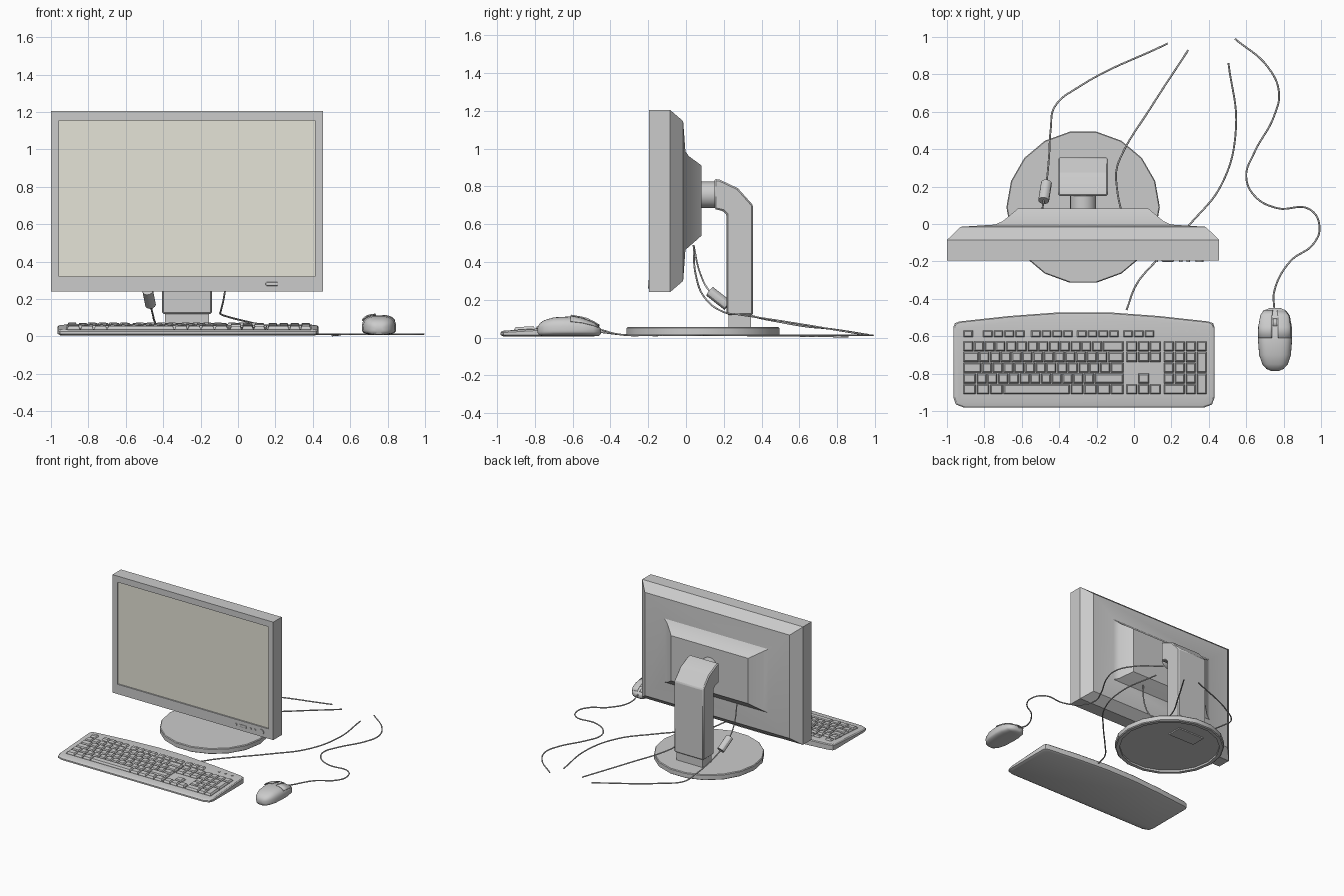
import bpy, bmesh
from math import sin, cos, radians, pi, copysign
from mathutils import Vector, Matrix

if "Cube" in bpy.data.objects:
    bpy.data.objects.remove(bpy.data.objects["Cube"])

CX = -0.272          # monitor centre line
KX = -0.2675         # keyboard centre line
MX = 0.754           # mouse centre line


def finish(name, bm, angle=30):
    bmesh.ops.recalc_face_normals(bm, faces=bm.faces)
    me = bpy.data.meshes.new(name)
    bm.to_mesh(me)
    bm.free()
    ob = bpy.data.objects.new(name, me)
    bpy.context.collection.objects.link(ob)
    if angle:
        bpy.ops.object.select_all(action='DESELECT')
        ob.select_set(True)
        bpy.context.view_layer.objects.active = ob
        bpy.ops.object.shade_smooth_by_angle(angle=radians(angle))
    return ob


def loft(name, rings, caps=(True, True), closed=True, angle=30):
    bm = bmesh.new()
    vs = [[bm.verts.new(p) for p in r] for r in rings]
    n = len(vs[0])
    for a, b in zip(vs, vs[1:]):
        for i in range(n if closed else n - 1):
            j = (i + 1) % n
            bm.faces.new((a[i], a[j], b[j], b[i]))
    if caps[0]:
        bm.faces.new(vs[0])
    if caps[1]:
        bm.faces.new(vs[-1])
    return finish(name, bm, angle)


def add_box(bm, lo, hi):
    lo, hi = Vector(lo), Vector(hi)
    m = Matrix.Translation((lo + hi) / 2) @ Matrix.Diagonal((*(hi - lo), 1))
    bmesh.ops.create_cube(bm, size=1, matrix=m)


def box(name, lo, hi):
    bm = bmesh.new()
    add_box(bm, lo, hi)
    return finish(name, bm, 0)


def rod(name, p, q, r, seg=16, r2=None):
    p, q = Vector(p), Vector(q)
    d = q - p
    bm = bmesh.new()
    m = Matrix.Translation((p + q) / 2) @ d.to_track_quat('Z', 'Y').to_matrix().to_4x4()
    bmesh.ops.create_cone(bm, cap_ends=True, segments=seg, radius1=r,
                          radius2=r if r2 is None else r2, depth=d.length, matrix=m)
    return finish(name, bm)


def bevel(ob, w, seg=1):
    m = ob.modifiers.new("bevel", 'BEVEL')
    m.width, m.segments, m.limit_method = w, seg, 'ANGLE'


def cable(name, pts, r=0.005):
    cu = bpy.data.curves.new(name, 'CURVE')
    cu.dimensions, cu.bevel_depth, cu.bevel_resolution = '3D', r, 1
    cu.resolution_u, cu.use_fill_caps = 8, True
    sp = cu.splines.new('BEZIER')
    sp.bezier_points.add(len(pts) - 1)
    for b, p in zip(sp.bezier_points, pts):
        b.co = p
        b.handle_left_type = b.handle_right_type = 'AUTO'
    ob = bpy.data.objects.new(name, cu)
    bpy.context.collection.objects.link(ob)
    bpy.ops.object.select_all(action='DESELECT')
    ob.select_set(True)
    bpy.context.view_layer.objects.active = ob
    bpy.ops.object.convert(target='MESH')


# monitor housing: rectangles lofted from the screen recess to the back panel
def rect(y, hx, z0, z1):
    return [(CX - hx, y, z0), (CX + hx, y, z0), (CX + hx, y, z1), (CX - hx, y, z1)]


loft("monitor_housing", [rect(*r) for r in (
    (-.180, .684, .32, 1.155), (-.195, .684, .32, 1.155), (-.195, .7275, .24, 1.205),
    (-.085, .7275, .24, 1.205), (-.015, .655, .30, 1.145), (-.003, .47, .465, .985),
    (.015, .43, .48, .96), (.083, .348, .54, .91))])

# screen panel
screen = box("screen", (CX - .684, -.184, .32), (CX + .684, -.178, 1.155))
mat = bpy.data.materials.new("screen_glass")
mat.diffuse_color = (.78, .77, .68, 1)
mat.use_nodes = True
mat.node_tree.nodes["Principled BSDF"].inputs["Base Color"].default_value = mat.diffuse_color
screen.data.materials.append(mat)

# front controls
for x, r in ((.12, .009), (.25, .009), (.29, .009), (.35, .021)):
    rod("monitor_button", (x, -.190, .28), (x, -.202, .28), r)
bevel(box("menu_rocker", (.148, -.202, .27), (.215, -.19, .29)), .008, 2)

# stand: tilt neck, bent column, column foot, round base
rod("neck", (CX, .06, .755), (CX, .17, .755), .07, 20).scale = (1, 1, 1)
prof = [(.15, .84), (.18, .835), (.275, .79), (.355, .70), (.355, .12),
        (.215, .12), (.215, .65), (.195, .67), (.15, .68)]
column = loft("stand_column", [[(CX + s * .133, y, z) for y, z in prof] for s in (-1, 1)], angle=20)
bevel(column, .008)
box("column_foot", (CX - .118, .225, .016), (CX + .118, .345, .125))


def disc(r, z, n=18):
    return [(CX + r * cos(2 * pi * i / n), .09 + r * sin(2 * pi * i / n), z) for i in range(n)]


loft("stand_base", [disc(*r) for r in ((.375, .025), (.375, .01), (.402, .01),
                                       (.41, .016), (.41, .05), (.405, .056))])

# keyboard body with arched back edge and sloping top
def ktop(y):
    return .036 + .03 * (y + .98) / .5


half = [(.13, -.472), (.40, -.492), (.665, -.521), (.69, -.53), (.6975, -.55),
        (.6975, -.93), (.685, -.965), (.64, -.982)]
outline = half + [(-x, y) for x, y in reversed(half)]


def kring(inset, zf):
    pts = [(x * (1 - inset / .7), -.727 + (y + .727) * (1 - inset / .25)) for x, y in outline]
    return [(KX + x, y, zf(y)) for x, y in pts]


body = loft("keyboard_body", [kring(.015, lambda y: .006), kring(0, lambda y: .014),
                              kring(0, lambda y: ktop(y) - .01),
                              kring(.006, lambda y: ktop(y) - .003), kring(.018, ktop)])

# key layout: (x0, x1, y_top, y_bottom)
keys = []
P, X0, Y0 = .0574, -.915, -.625


def key(x, w, row, rows=1):
    keys.append((x + .003, x + w - .003, Y0 - P * row - .003, Y0 - P * (row + rows) + .003))


rows = ([1] * 13 + [2], [1.5] + [1] * 12 + [1.5], [1.75] + [1] * 12 + [1.25],
        [1.25] + [1] * 11 + [2.75], [1.25] * 3 + [6.25] + [1.25] * 4)
for r, widths in enumerate(rows):
    x = X0
    for w in widths:
        key(x, w * P, r)
        x += w * P
for r, cols in ((0, (0, 1, 2)), (1, (0, 1, 2)), (3, (1,)), (4, (0, 1, 2))):
    for c in cols:
        key(-.043 + c * .063, .063, r)
NX, NP = .157, .0585
for r in range(4):
    for c in range(4 if r == 0 else 3):
        key(NX + c * NP, NP, r)
key(NX + 3 * NP, NP, 1, 2)
key(NX, 2 * NP, 4)
key(NX + 2 * NP, NP, 4)
key(NX + 3 * NP, NP, 3, 2)
for x, n in ((X0, 1), (-.81, 4), (-.553, 4), (-.307, 4), (-.06, 3)):
    keys += [(x + i * P + .003, x + i * P + .053, -.57, -.605) for i in range(n)]

# tapered key caps
bm = bmesh.new()
for x0, x1, y1, y0 in keys:
    lv = []
    for i, h in ((0, -.008), (0, .003), (.006, .014)):
        lv.append([bm.verts.new((x, y, ktop(y) + h)) for x, y in (
            (x0 + i, y0 + i), (x1 - i, y0 + i), (x1 - i, y1 - i), (x0 + i, y1 - i))])
    for a, b in zip(lv, lv[1:]):
        for k in range(4):
            bm.faces.new((a[k], a[(k + 1) % 4], b[(k + 1) % 4], b[k]))
    bm.faces.new(lv[-1])
    bm.faces.new(lv[0])
finish("keys", bm, 0)

# shallow key wells cut into the body
bm = bmesh.new()
wells = ((X0, X0 + 15 * P, 0, 5), (-.043, .146, 0, 2), (.02, .083, 3, 4),
         (-.043, .146, 4, 5), (NX, NX + 4 * NP, 0, 5))
for x0, x1, r0, r1 in wells:
    y1, y0 = Y0 - P * r0 + .004, Y0 - P * r1 + (.004 if r1 == 4 else -.004)
    if r0 == 4:
        y1 -= .004
        y0 += .0
    vs = [bm.verts.new((x, y, ktop(y) + h)) for h in (-.006, .03)
          for x, y in ((x0 - .003, y0), (x1 + .003, y0), (x1 + .003, y1 - .001), (x0 - .003, y1 - .001))]
    for f in ((0, 1, 2, 3), (4, 5, 6, 7), (0, 1, 5, 4), (1, 2, 6, 5), (2, 3, 7, 6), (3, 0, 4, 7)):
        bm.faces.new([vs[i] for i in f])
cutter = finish("key_well_cutter", bm, 0)
cutter.hide_render = True
cut = body.modifiers.new("wells", 'BOOLEAN')
cut.operation, cut.object, cut.solver = 'DIFFERENCE', cutter, 'EXACT'
bpy.context.view_layer.objects.active = body
bpy.ops.object.modifier_apply(modifier=cut.name)
bpy.data.objects.remove(cutter)

for x in (.225, .283, .342):
    z = ktop(-.565)
    rod("status_light", (x, -.565, z - .005), (x, -.565, z + .004), .01, 10)

# mouse: superellipse sections along y as {y: (half width, height)}
sect = {-.785: (.022, .055), -.775: (.046, .075), -.75: (.068, .092), -.70: (.085, .107),
        -.61: (.092, .112), -.55: (.09, .101), -.49: (.079, .078), -.462: (.058, .06), -.45: (.03, .048)}


def mouse_pt(y, deg, off=0):
    w, h = sect[y]
    c, s = cos(radians(deg)), sin(radians(deg))
    up = h + off - .04 if s > 0 else .032 * min(1, w / .05)
    return (MX + (w + off) * copysign(abs(c) ** .7, c), y, .04 + up * copysign(abs(s) ** .7, s))


loft("mouse_body", [[mouse_pt(y, a) for a in range(0, 360, 10)] for y in sect], angle=50)
for side, angs in (("left", (150, 140, 130, 120, 110, 100, 95)), ("right", (30, 40, 50, 60, 70, 80, 85))):
    b = loft("mouse_button_" + side, [[mouse_pt(y, a, .004) for a in angs] for y in (-.61, -.55, -.49, -.462)],
             caps=(False, False), closed=False, angle=50)
    b.modifiers.new("thickness", 'SOLIDIFY').thickness = .006
rod("scroll_wheel", (MX - .011, -.53, .082), (MX + .011, -.53, .082), .024, 16)

# cables
cable("mouse_cable", [(.75, -.46, .045), (.75, -.36, .018), (.835, -.2, .012), (.96, -.105, .012),
                      (.992, -.015, .012), (.94, .078, .012), (.765, .085, .012), (.645, .15, .012),
                      (.6, .255, .012), (.64, .375, .012), (.75, .58, .012), (.775, .705, .012),
                      (.715, .84, .012), (.54, .99, .012)])
cable("keyboard_cable", [(-.04, -.46, .03), (.015, -.32, .014), (.12, -.195, .012), (.3, 0, .012),
                         (.47, .215, .012), (.545, .51, .01), (.505, .86, .005)])
cable("power_cable", [(-.49, .04, .49), (-.49, .075, .34), (-.483, .125, .245), (-.468, .22, .17),
                      (-.455, .35, .115), (-.445, .51, .08), (-.425, .625, .06), (-.3, .73, .05),
                      (.18, .965, .015)])
rod("power_cable_choke", (-.483, .125, .245), (-.468, .22, .17), .029, 12)
cable("video_cable", [(-.055, .04, .49), (-.058, .052, .33), (-.075, .1, .21), (-.092, .2, .135),
                      (-.095, .28, .122), (-.07, .36, .11), (.085, .615, .07), (.29, .93, .018)])
